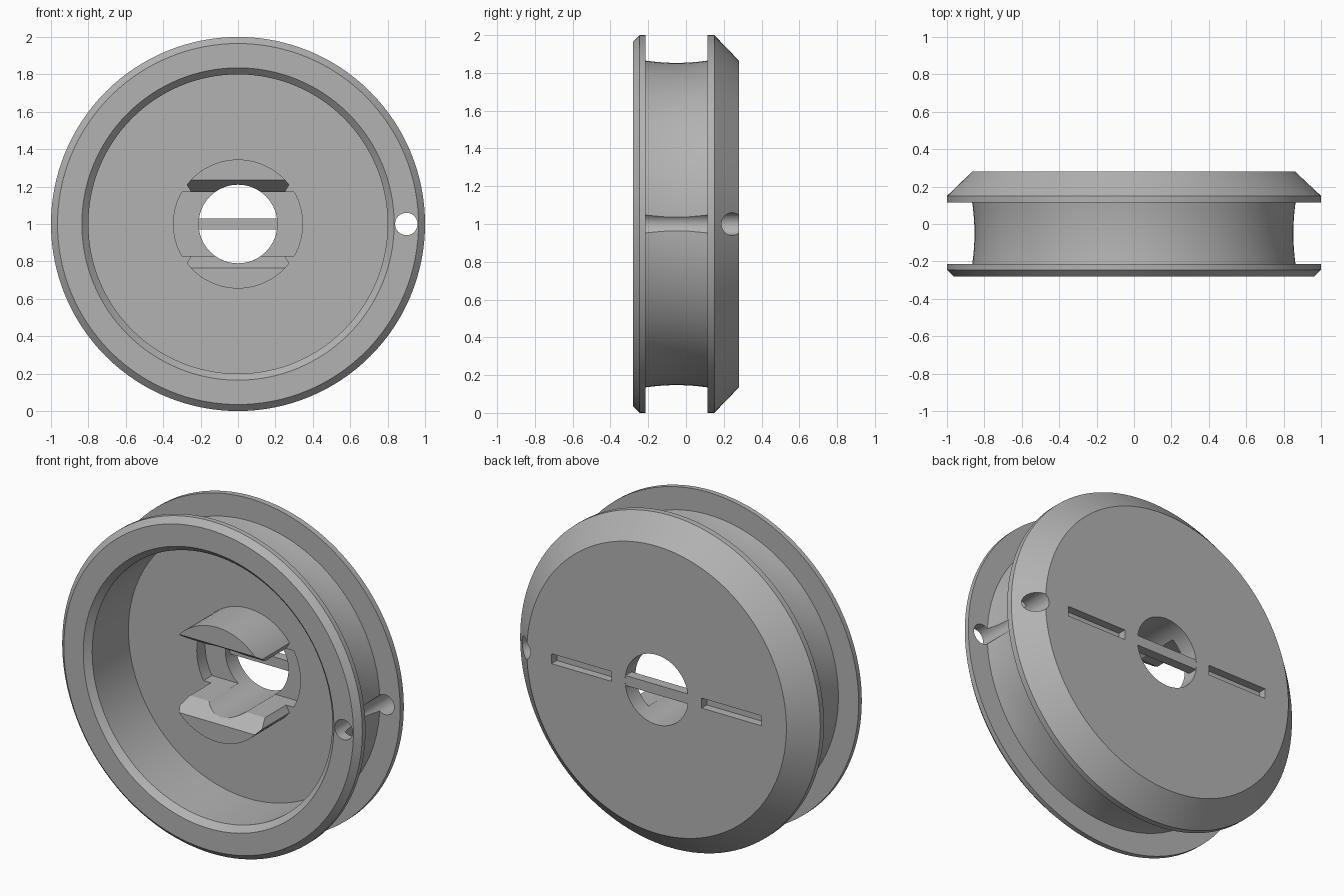
import bpy, bmesh, math
from mathutils import Matrix, Vector

cube = bpy.data.objects.get("Cube")
if cube:
    bpy.data.objects.remove(cube, do_unlink=True)

grey = bpy.data.materials.new("mid_grey")
grey.use_nodes = True
COLOUR = (0.45, 0.45, 0.45, 1)
grey.diffuse_color = COLOUR
grey.node_tree.nodes["Principled BSDF"].inputs["Base Color"].default_value = COLOUR


def make(name, bm):
    bmesh.ops.remove_doubles(bm, verts=bm.verts, dist=1e-5)
    bmesh.ops.recalc_face_normals(bm, faces=bm.faces)
    mesh = bpy.data.meshes.new(name)
    bm.to_mesh(mesh)
    bm.free()
    obj = bpy.data.objects.new(name, mesh)
    bpy.context.collection.objects.link(obj)
    mesh.materials.append(grey)
    obj.location.z = 1
    return obj


def lathe(name, profile, steps=128):
    """Closed (radius, y) profile spun around the y axis."""
    bm = bmesh.new()
    verts = [bm.verts.new((r, y, 0)) for r, y in profile]
    edges = [bm.edges.new((verts[i - 1], verts[i])) for i in range(len(verts))]
    bmesh.ops.spin(bm, geom=verts + edges, cent=(0, 0, 0), axis=(0, 1, 0),
                   angle=math.tau, steps=steps)
    return make(name, bm)


def prism(name, outline, start, end, axes=(0, 2, 1)):
    """Outline in two axes, extruded along the third."""
    bm = bmesh.new()
    rings = []
    for depth in (start, end):
        ring = []
        for a, b in outline:
            co = Vector()
            co[axes[0]], co[axes[1]], co[axes[2]] = a, b, depth
            ring.append(bm.verts.new(co))
        bm.faces.new(ring)
        rings.append(ring)
    lo, hi = rings
    for i in range(len(lo)):
        bm.faces.new((lo[i - 1], lo[i], hi[i], hi[i - 1]))
    return make(name, bm)


def arc(radius, a0, a1, n=24, cx=0):
    angles = [a0 + (a1 - a0) * i / n for i in range(n + 1)]
    return [(cx + radius * math.cos(a), radius * math.sin(a)) for a in angles]


def rect(x0, x1, z0, z1):
    return [(x0, z0), (x1, z0), (x1, z1), (x0, z1)]


def cut(obj, cutter):
    mod = obj.modifiers.new("cut", 'BOOLEAN')
    mod.operation, mod.solver, mod.object = 'DIFFERENCE', 'EXACT', cutter
    bpy.context.view_layer.objects.active = obj
    bpy.ops.object.modifier_apply(modifier=mod.name)
    bpy.data.objects.remove(cutter, do_unlink=True)


BORE, BOSS, FLOOR, BACK, SLOT = 0.21, 0.345, 0.10, 0.28, 0.17

# Spool body: front flange, waisted hub, bevelled back flange, cavity and bore
waist = [(0.853 + 0.012 * (t / 4) ** 2, -0.05 + 0.165 * t / 4) for t in range(-4, 5)]
body = lathe("spool_body", [
    (0.835, -0.28), (0.965, -0.28), (1, -0.245), (1, -0.215), *waist,
    (1, 0.115), (1, 0.15), (0.865, BACK), (BORE, BACK), (BORE, FLOOR),
    (0.80, FLOOR), (0.80, -0.245)])

# Sunken side pockets between the clips
half = math.asin(SLOT / BOSS)
pocket = arc(BOSS, -half, half) + arc(BOSS, math.pi - half, math.pi + half)
cut(body, prism("pocket_cutter", pocket, FLOOR - 0.05, 0.18))

# Line hole through both flanges
cut(body, prism("line_hole_cutter", arc(0.06, 0, math.tau * 31 / 32, 31, 0.9), -0.4, 0.4))

# Blind slots in the back
for side in (-1, 1):
    x0, x1 = sorted((side * 0.30, side * 0.70))
    cut(body, prism("slot_cutter", rect(x0, x1, -0.03, 0.03), 0.23, 0.4))

# Bar across the bore
bar = prism("bore_bar", rect(-0.212, 0.212, -0.03, 0.03), 0.22, BACK - 0.001)

# Pair of curved clips with chamfered tips
outer = math.asin(0.21 / BOSS)
inner = math.asin(SLOT / BORE)
clip_outline = (arc(BOSS, outer, math.pi - outer) + [(-0.25, SLOT)]
                + arc(BORE, math.pi - inner, inner) + [(0.25, SLOT)])
clips = []
for name, sign in (("upper_clip", 1), ("lower_clip", -1)):
    clip = prism(name, [(x, sign * z) for x, z in clip_outline], -0.20, FLOOR)
    wedge = [(-0.3, sign * 0.3), (-0.3, 0), (0, sign * 0.105), (-0.1, sign * SLOT),
             (-0.2, sign * 0.235)]
    cut(clip, prism("tip_cutter", wedge, -0.5, 0.5, (1, 2, 0)))
    clips.append(clip)

# Smooth round surfaces, keep edges crisp
bpy.ops.object.select_all(action='DESELECT')
for obj in [body, bar] + clips:
    obj.select_set(True)
bpy.context.view_layer.objects.active = body
bpy.ops.object.shade_smooth_by_angle(angle=math.radians(25))
